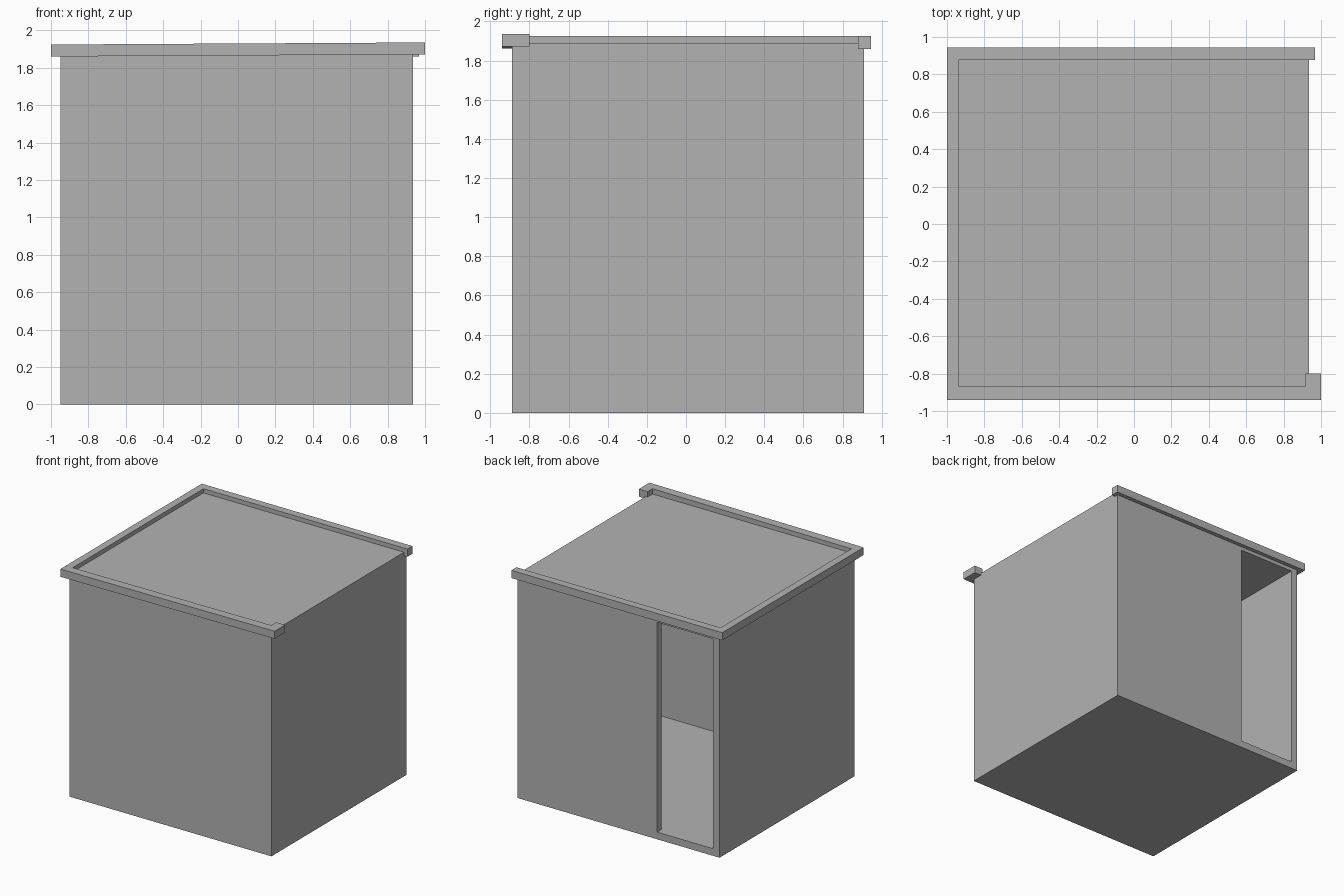
import bpy
import bmesh

cube = bpy.data.objects.get("Cube")
if cube:
    bpy.data.objects.remove(cube, do_unlink=True)

# One plain grey for everything
GREY = (0.448, 0.448, 0.448, 1.0)
grey = bpy.data.materials.new("plain_grey")
grey.diffuse_color = GREY
grey.use_nodes = True
grey.node_tree.nodes["Principled BSDF"].inputs["Base Color"].default_value = GREY


def extrude_plan(name, plan, bottom, top, tilt=0.0):
    """Raise a floor plan outline into a solid, optionally tilted along x."""
    bm = bmesh.new()
    base = bm.faces.new([bm.verts.new((x, y, bottom)) for x, y in plan])
    raised = bmesh.ops.extrude_face_region(bm, geom=[base])["geom"]
    for v in raised:
        if isinstance(v, bmesh.types.BMVert):
            v.co.z = top
    for v in bm.verts:
        v.co.z += tilt * v.co.x
    bmesh.ops.recalc_face_normals(bm, faces=bm.faces)
    mesh = bpy.data.meshes.new(name)
    bm.to_mesh(mesh)
    bm.free()
    mesh.materials.append(grey)
    obj = bpy.data.objects.new(name, mesh)
    bpy.context.collection.objects.link(obj)
    return obj


# Building body
LEFT, RIGHT, FRONT, BACK, ROOF = -0.95, 0.935, -0.89, 0.91, 1.89
WALL = 0.06
body = extrude_plan(
    "building_body",
    [(LEFT, FRONT), (RIGHT, FRONT), (RIGHT, BACK), (LEFT, BACK)], 0, ROOF)

# Hollow room with a tall doorway through the back wall
x0, x1, y0, y1 = LEFT + WALL, RIGHT - WALL, FRONT + WALL, BACK - WALL
door_x = -0.367
room = extrude_plan(
    "room_cutter",
    [(x0, y0), (x1, y0), (x1, y1), (door_x, y1),
     (door_x, BACK + 0.1), (x0, BACK + 0.1)], WALL, ROOF - WALL)
room.hide_render = True
cut = body.modifiers.new("room", "BOOLEAN")
cut.operation = "DIFFERENCE"
cut.solver = "EXACT"
cut.object = room
bpy.context.view_layer.objects.active = body
bpy.ops.object.modifier_apply(modifier=cut.name)
bpy.data.objects.remove(room, do_unlink=True)

# Roof rim along the side and back
extrude_plan(
    "side_and_back_rim",
    [(-1, -0.865), (-0.937, -0.865), (-0.937, 0.878), (0.967, 0.878),
     (0.967, 0.945), (-1, 0.945)], 1.86, 1.925)

# Front rim, slightly tilted, with a short return at its free end
extrude_plan(
    "front_rim",
    [(-1, -0.94), (1, -0.94), (1, -0.8), (0.918, -0.8),
     (0.918, -0.865), (-1, -0.865)], 1.866, 1.93, tilt=0.0055)
